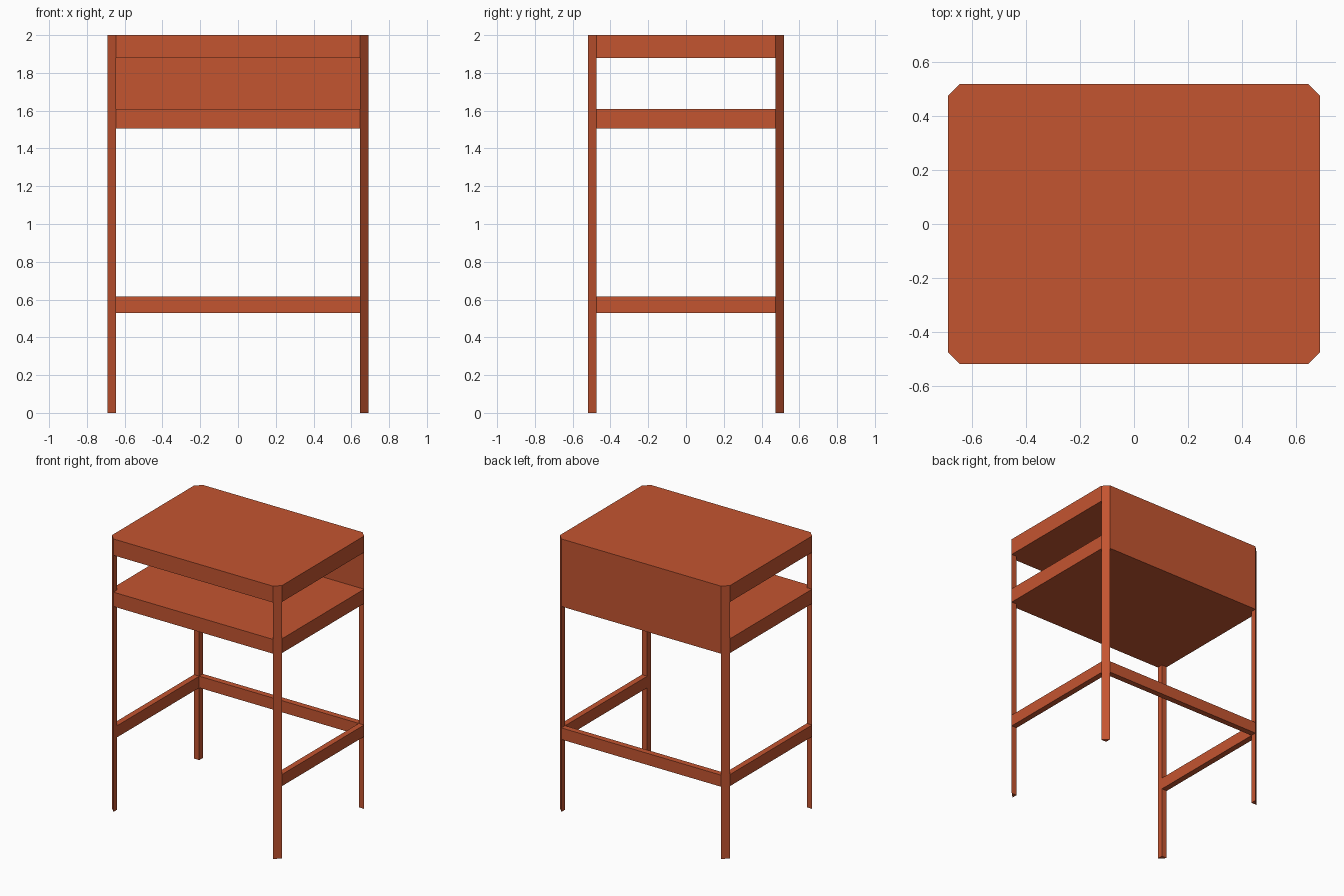
import bpy, bmesh

if "Cube" in bpy.data.objects:
    bpy.data.objects.remove(bpy.data.objects["Cube"])

X, Y, C = 0.69, 0.518, 0.043      # half width, half depth, corner cut
XI, YI = X - C, Y - C             # inner faces of legs and rails

paint = bpy.data.materials.new("orange_paint")
paint.diffuse_color = (0.55, 0.09, 0.03, 1)
paint.use_nodes = True
paint.node_tree.nodes["Principled BSDF"].inputs["Base Color"].default_value = paint.diffuse_color


def prism(name, outline, z0, z1):
    """Extrude a plan outline from z0 up to z1."""
    bm = bmesh.new()
    face = bm.faces.new([bm.verts.new((x, y, z0)) for x, y in outline])
    ext = bmesh.ops.extrude_face_region(bm, geom=[face])
    for v in ext["geom"]:
        if isinstance(v, bmesh.types.BMVert):
            v.co.z = z1
    bmesh.ops.recalc_face_normals(bm, faces=bm.faces)
    mesh = bpy.data.meshes.new(name)
    bm.to_mesh(mesh)
    bm.free()
    mesh.materials.append(paint)
    obj = bpy.data.objects.new(name, mesh)
    bpy.context.collection.objects.link(obj)
    return obj


def rect(x0, x1, y0, y1):
    return [(x0, y0), (x1, y0), (x1, y1), (x0, y1)]


# Table top and shelf share a rectangle with cut corners
slab = [(XI, -Y), (X, -YI), (X, YI), (XI, Y),
        (-XI, Y), (-X, YI), (-X, -YI), (-XI, -Y)]
prism("table_top", slab, 1.88, 2.0)
prism("shelf", slab, 1.505, 1.61)

# Triangular legs, continuing as short posts between shelf and top
for sx, side in ((-1, "left"), (1, "right")):
    for sy, end in ((-1, "front"), (1, "back")):
        tri = [(sx * XI, sy * YI), (sx * X, sy * YI), (sx * XI, sy * Y)]
        prism(f"{end}_{side}_leg", tri, 0, 1.505)
        prism(f"{end}_{side}_post", tri, 1.61, 1.88)
    # Side stretchers
    x0, x1 = sorted((sx * XI, sx * X))
    prism(f"{side}_stretcher", rect(x0, x1, -YI, YI), 0.53, 0.615)

# Back stretcher and closed back of the compartment
prism("back_stretcher", rect(-XI, XI, YI, Y), 0.53, 0.615)
prism("back_panel", rect(-XI, XI, YI, Y), 1.61, 1.88)
